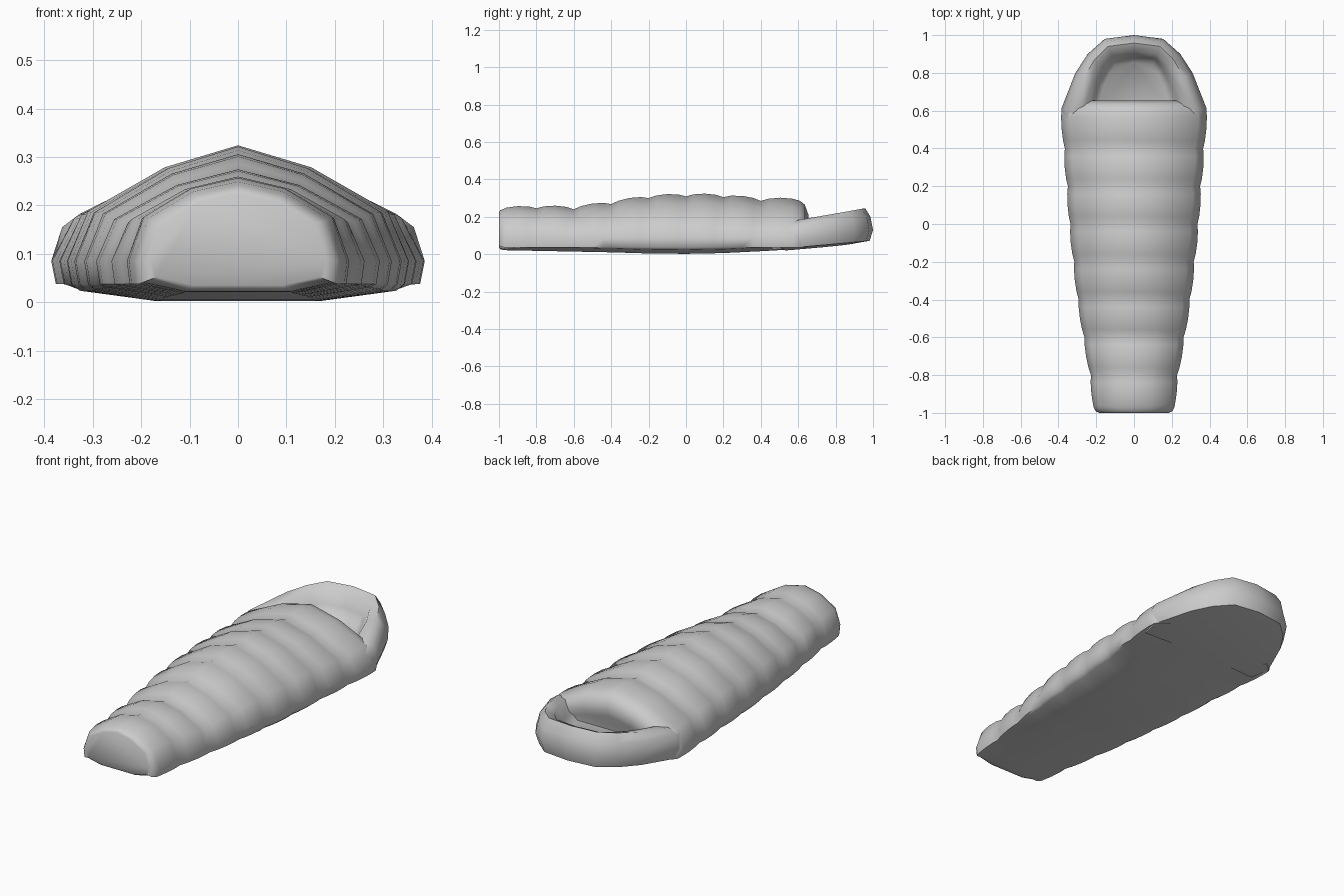
import bpy, bmesh
from mathutils import Vector

if "Cube" in bpy.data.objects:
    bpy.data.objects.remove(bpy.data.objects["Cube"])


def interp(table, y):
    # linear lookup in rows of (y, values...)
    for a, b in zip(table, table[1:]):
        if y <= b[0]:
            t = max(0.0, (y - a[0]) / (b[0] - a[0]))
            return [p + (q - p) * t for p, q in zip(a[1:], b[1:])]
    return list(table[-1][1:])


def loft(name, rings, closed, cap_first=True, cap_last=True):
    bm = bmesh.new()
    vs = [[bm.verts.new(p) for p in r] for r in rings]
    n = len(rings[0])
    for a, b in zip(vs, vs[1:]):
        for i in range(n if closed else n - 1):
            j = (i + 1) % n
            bm.faces.new((a[i], a[j], b[j], b[i]))
    if cap_first:
        bm.faces.new(vs[0])
    if cap_last:
        bm.faces.new(vs[-1])
    bmesh.ops.recalc_face_normals(bm, faces=bm.faces[:])
    me = bpy.data.meshes.new(name)
    bm.to_mesh(me)
    bm.free()
    ob = bpy.data.objects.new(name, me)
    bpy.context.collection.objects.link(ob)
    bpy.ops.object.select_all(action='DESELECT')
    ob.select_set(True)
    bpy.context.view_layer.objects.active = ob
    bpy.ops.object.shade_smooth_by_angle(angle=1.0)
    return ob


# Seam sizes along the bag: y, half width, top height, underside height
SEAMS = [(-1.0, 0.205, 0.235, 0.022), (-0.8, 0.228, 0.245, 0.018),
         (-0.6, 0.262, 0.24, 0.014), (-0.4, 0.293, 0.268, 0.01),
         (-0.2, 0.316, 0.30, 0.004), (0.0, 0.336, 0.309, 0.002),
         (0.2, 0.35, 0.305, 0.006), (0.4, 0.366, 0.285, 0.016),
         (0.61, 0.383, 0.285, 0.028)]


def section(y, w, h, zb):
    # domed cross-section, squarer towards the foot
    k = min(1.0, max(0.0, (y + 1.0) / 0.9))
    sx, sz = 0.86 + 0.02 * k, 0.70 - 0.12 * k
    half = [(0.5 * w, zb), (0.93 * w, zb + 0.02), (0.975 * w, 0.037),
            (w, max(0.085, zb + 0.05)), (sx * w, sz * h),
            (0.43 * w, (0.92 - 0.06 * k) * h)]
    pts = [(0, zb)] + half + [(0, h)] + [(-x, z) for x, z in reversed(half)]
    return [Vector((x, y, z)) for x, z in pts]


# Quilted body: puffed segments between seams
rings = []
foot = section(-0.975, 0.212, 0.242, 0.022)
for s, y in ((0.86, -1.0), (0.95, -0.993)):
    rings.append([Vector((p.x * s, y, 0.115 + (p.z - 0.115) * s)) for p in foot])
rings.append(foot)
for a, b in zip(SEAMS, SEAMS[1:]):
    for t, puff in ((0, 0), (0.2, 0.7), (0.5, 1), (0.8, 0.7)):
        y = a[0] + (b[0] - a[0]) * t
        if y < -0.96:
            continue
        w, h, zb = interp(SEAMS, y)
        rings.append(section(y, w + 0.009 * puff, h + 0.017 * puff, zb))
rings.append(section(*SEAMS[-1]))
# rolled front edge of the cover, folding down into the opening
for y, w, h in ((0.635, 0.355, 0.265), (0.655, 0.325, 0.21), (0.635, 0.30, 0.17)):
    rings.append(section(y, w, h, 0.034))
loft("quilted_body", rings, True)

# Hood: U-shaped padded rim around the opening
half = [(0.363, 0.5), (0.385, 0.61), (0.31, 0.8), (0.245, 0.9), (0.155, 0.98)]
path = [Vector(p) for p in half] + [Vector((0, 1.0))] + \
       [Vector((-x, y)) for x, y in reversed(half)]
# inset at side and tip, then height at body, side and tip
PROFILE = [(0.16, 0.13, 0.02, 0.024, 0.052), (0.017, 0.018, 0.036, 0.038, 0.072),
           (0.0, 0.0, 0.085, 0.088, 0.13), (0.022, 0.014, 0.14, 0.155, 0.20),
           (0.06, 0.042, 0.15, 0.183, 0.246), (0.115, 0.085, 0.14, 0.18, 0.226),
           (0.155, 0.112, 0.11, 0.13, 0.16), (0.185, 0.145, 0.09, 0.1, 0.105)]
rings = []
for in_side, in_tip, z_body, z_side, z_tip in PROFILE:
    ring = []
    for i, p in enumerate(path):
        a, b = path[max(i - 1, 0)], path[min(i + 1, len(path) - 1)]
        d = (b - a).normalized()
        normal = Vector((d.y, -d.x))
        t = min(1.0, max(0.0, (p.y - 0.61) / 0.39))
        q = p - normal * (in_side + (in_tip - in_side) * t)
        z = z_body if p.y < 0.55 else z_side + (z_tip - z_side) * t
        ring.append(Vector((q.x, q.y, z)))
    rings.append(ring)
loft("hood", rings, False)
